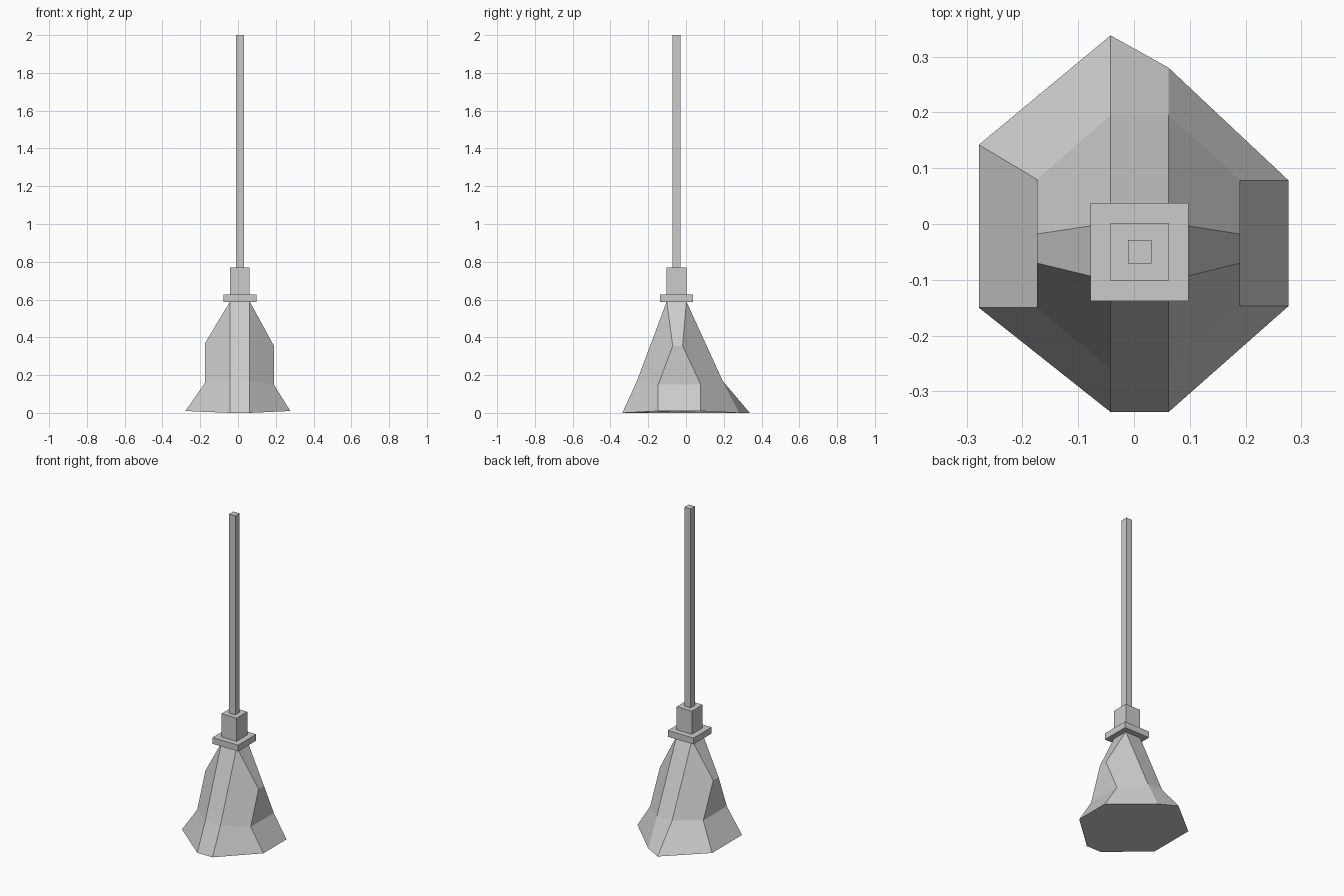
import bpy
import bmesh

default_cube = bpy.data.objects.get("Cube")
if default_cube:
    bpy.data.objects.remove(default_cube, do_unlink=True)

grey = bpy.data.materials.new("plain grey")
grey.use_nodes = True
colour = (0.6, 0.6, 0.6, 1)
grey.diffuse_color = colour
grey.node_tree.nodes["Principled BSDF"].inputs["Base Color"].default_value = colour


def finish(name, bm):
    """Turn a bmesh into a flat-shaded object with the grey material."""
    bmesh.ops.recalc_face_normals(bm, faces=bm.faces)
    mesh = bpy.data.meshes.new(name)
    bm.to_mesh(mesh)
    bm.free()
    mesh.materials.append(grey)
    part = bpy.data.objects.new(name, mesh)
    bpy.context.collection.objects.link(part)
    return part


# The handle axis sits slightly off the centre of the broom
AXIS_X, AXIS_Y = 0.01, -0.05


def square_post(name, half, bottom, top):
    """Square prism around the handle axis."""
    bm = bmesh.new()
    bmesh.ops.create_cube(bm, size=1)
    for vert in bm.verts:
        vert.co.x = AXIS_X + 2 * half * vert.co.x
        vert.co.y = AXIS_Y + 2 * half * vert.co.y
        vert.co.z = top if vert.co.z > 0 else bottom
    return finish(name, bm)


# Handle, socket and collar plate
square_post("handle", 0.021, 0.77, 2.0)
square_post("socket", 0.052, 0.627, 0.77)
square_post("collar_plate", 0.088, 0.588, 0.627)

# Bristle head: eight columns, counter-clockwise from the front left corner
NECK_LEFT, NECK_RIGHT = -0.042, 0.062
SIDE_LEFT, SIDE_RIGHT = -0.174, 0.19


def ring(bm, left, right, front, back, right_ys, left_ys, end_z, right_z, left_z):
    """Octagonal ring: two corners each at front, right, back and left."""
    back_right, back_left = back
    corners = [
        (NECK_LEFT, front, end_z), (NECK_RIGHT, front, end_z),
        (right, right_ys[0], right_z), (right, right_ys[1], right_z),
        (NECK_RIGHT, back_right, end_z), (NECK_LEFT, back_left, end_z),
        (left, left_ys[1], left_z), (left, left_ys[0], left_z),
    ]
    return [bm.verts.new(corner) for corner in corners]


bm = bmesh.new()
# Neck corners at front and back, shoulders lower down on both sides
shoulder = ring(bm, SIDE_LEFT, SIDE_RIGHT, -0.102, (0.002, 0.002),
                (-0.07, -0.018), (-0.07, -0.018), 0.59, 0.355, 0.37)
waist = ring(bm, SIDE_LEFT, SIDE_RIGHT, -0.26, (0.195, 0.195),
             (-0.147, 0.078), (-0.15, 0.08), 0.168, 0.15, 0.16)
hem = ring(bm, -0.278, 0.277, -0.337, (0.28, 0.338),
           (-0.147, 0.078), (-0.15, 0.142), 0.0, 0.01, 0.01)

# Walls between the rings
for upper, lower in ((shoulder, waist), (waist, hem)):
    for i in range(len(upper)):
        j = (i + 1) % len(upper)
        bm.faces.new((upper[i], lower[i], lower[j], upper[j]))

# Sloping shoulders, neck cap and underside
front_left, front_right, right_f, right_b, back_right, back_left, left_b, left_f = shoulder
bm.faces.new((front_right, right_f, right_b, back_right))
bm.faces.new((back_left, left_b, left_f, front_left))
bm.faces.new((front_left, front_right, back_right, back_left))
bm.faces.new(hem)
finish("bristle_head", bm)
